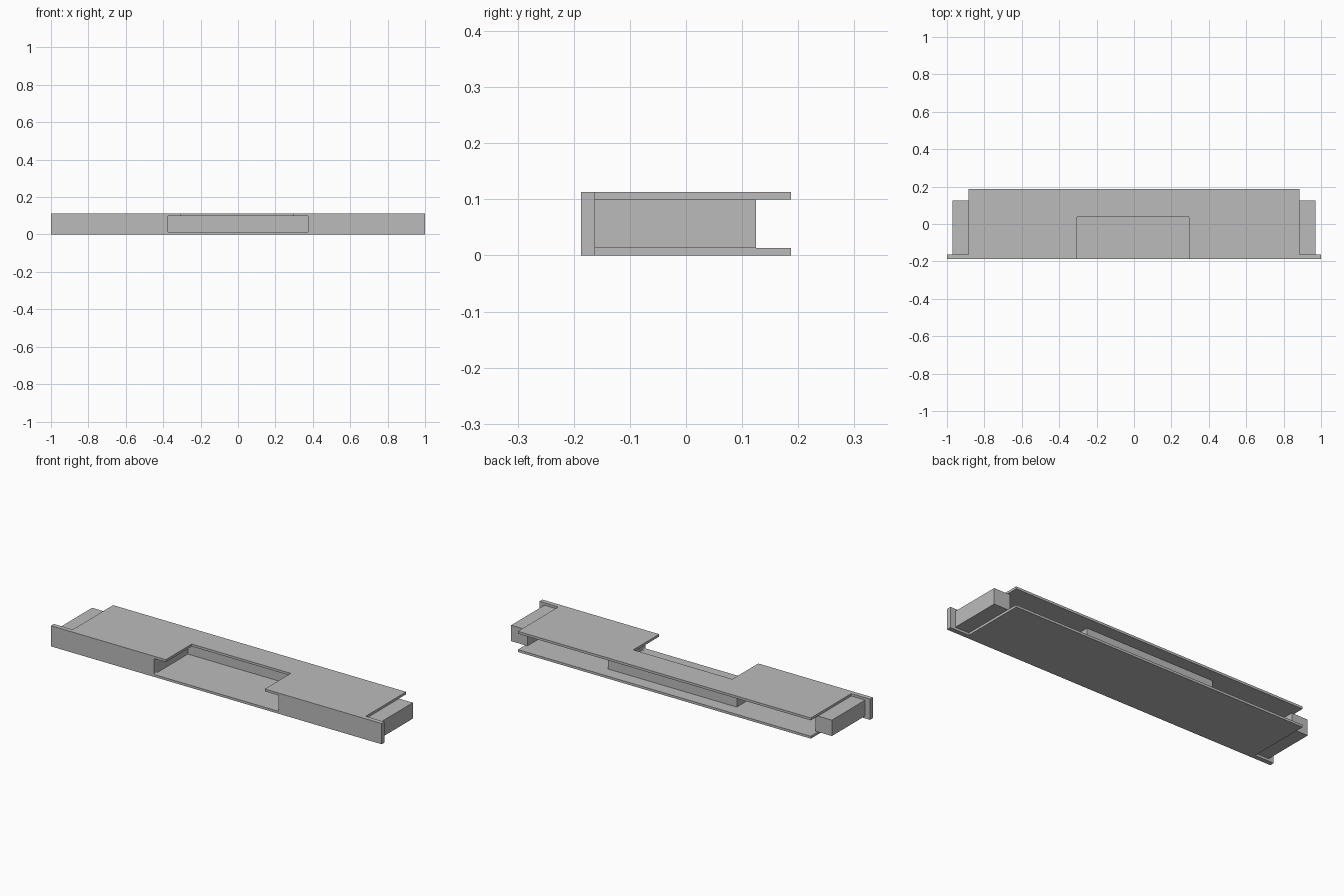
import bpy
import bmesh
from mathutils import Vector

cube = bpy.data.objects.get("Cube")
if cube:
    bpy.data.objects.remove(cube, do_unlink=True)

# Shared dimensions
HEIGHT, SKIN = 0.113, 0.013
CEILING = HEIGHT - SKIN
FRONT, BACK, PANEL_BACK = -0.187, 0.187, -0.162
PLATE_X, BLOCK_X, BLOCK_INNER_X = 0.886, 0.97, 0.872
BAY_X, BAY_BACK, WALL = 0.377, 0.105, 0.012
NOTCH_LEFT, NOTCH_RIGHT, NOTCH_BACK = -0.306, 0.293, 0.037

grey = bpy.data.materials.new("plain_grey")
grey.use_nodes = True
colour = (0.5, 0.5, 0.5, 1)
grey.diffuse_color = colour
grey.node_tree.nodes["Principled BSDF"].inputs["Base Color"].default_value = colour


def prism(name, outline, start, end, axis="Z", round_x=None):
    """Extrude a closed outline along Z (x, y points) or Y (x, z points)."""
    def place(p, depth):
        return (p[0], p[1], depth) if axis == "Z" else (p[0], depth, p[1])

    bm = bmesh.new()
    face = bm.faces.new([bm.verts.new(place(p, start)) for p in outline])
    extruded = bmesh.ops.extrude_face_region(bm, geom=[face])
    moved = [v for v in extruded["geom"] if isinstance(v, bmesh.types.BMVert)]
    bmesh.ops.translate(bm, verts=moved, vec=Vector(place((0, 0), end - start)))
    if round_x:
        # Soften the corners of the opening
        edges = [e for e in bm.edges
                 if all(abs(abs(v.co.x) - round_x) < 1e-4 for v in e.verts)
                 and abs(e.verts[0].co.y - e.verts[1].co.y) > 0.01]
        bmesh.ops.bevel(bm, geom=edges, offset=0.007, segments=3,
                        profile=0.5, affect="EDGES")
    bmesh.ops.recalc_face_normals(bm, faces=bm.faces)
    mesh = bpy.data.meshes.new(name)
    bm.to_mesh(mesh)
    bm.free()
    mesh.materials.append(grey)
    obj = bpy.data.objects.new(name, mesh)
    bpy.context.collection.objects.link(obj)
    return obj


def box(name, x0, x1, y0, y1, z0, z1):
    return prism(name, [(x0, y0), (x1, y0), (x1, y1), (x0, y1)], z0, z1)


# Bottom plate
box("bottom_plate", -PLATE_X, PLATE_X, PANEL_BACK, BACK, 0, SKIN)

# Top plate with the notch cut into its front edge
prism("top_plate", [
    (-PLATE_X, PANEL_BACK), (NOTCH_LEFT, PANEL_BACK),
    (NOTCH_LEFT, NOTCH_BACK), (NOTCH_RIGHT, NOTCH_BACK),
    (NOTCH_RIGHT, PANEL_BACK), (PLATE_X, PANEL_BACK),
    (PLATE_X, BACK), (-PLATE_X, BACK)], CEILING, HEIGHT)

# Front panel with its wide opening, open at the top along the notch
prism("front_panel", [
    (-1, 0), (1, 0), (1, HEIGHT), (NOTCH_RIGHT, HEIGHT),
    (NOTCH_RIGHT, CEILING), (BAY_X, CEILING), (BAY_X, SKIN),
    (-BAY_X, SKIN), (-BAY_X, CEILING), (NOTCH_LEFT, CEILING),
    (NOTCH_LEFT, HEIGHT), (-1, HEIGHT)],
    FRONT, PANEL_BACK, axis="Y", round_x=BAY_X)

# U-shaped wall around the recess
outer_x, outer_y = BAY_X + WALL, BAY_BACK + WALL
prism("recess_wall", [
    (-outer_x, PANEL_BACK), (-BAY_X, PANEL_BACK), (-BAY_X, BAY_BACK),
    (BAY_X, BAY_BACK), (BAY_X, PANEL_BACK), (outer_x, PANEL_BACK),
    (outer_x, outer_y), (-outer_x, outer_y)], SKIN, CEILING)

# End blocks
for side, sign in (("left", 1), ("right", -1)):
    x0, x1 = sorted((sign * BLOCK_INNER_X, sign * BLOCK_X))
    box(side + "_end_block", x0, x1, PANEL_BACK, 0.125, SKIN, CEILING)
